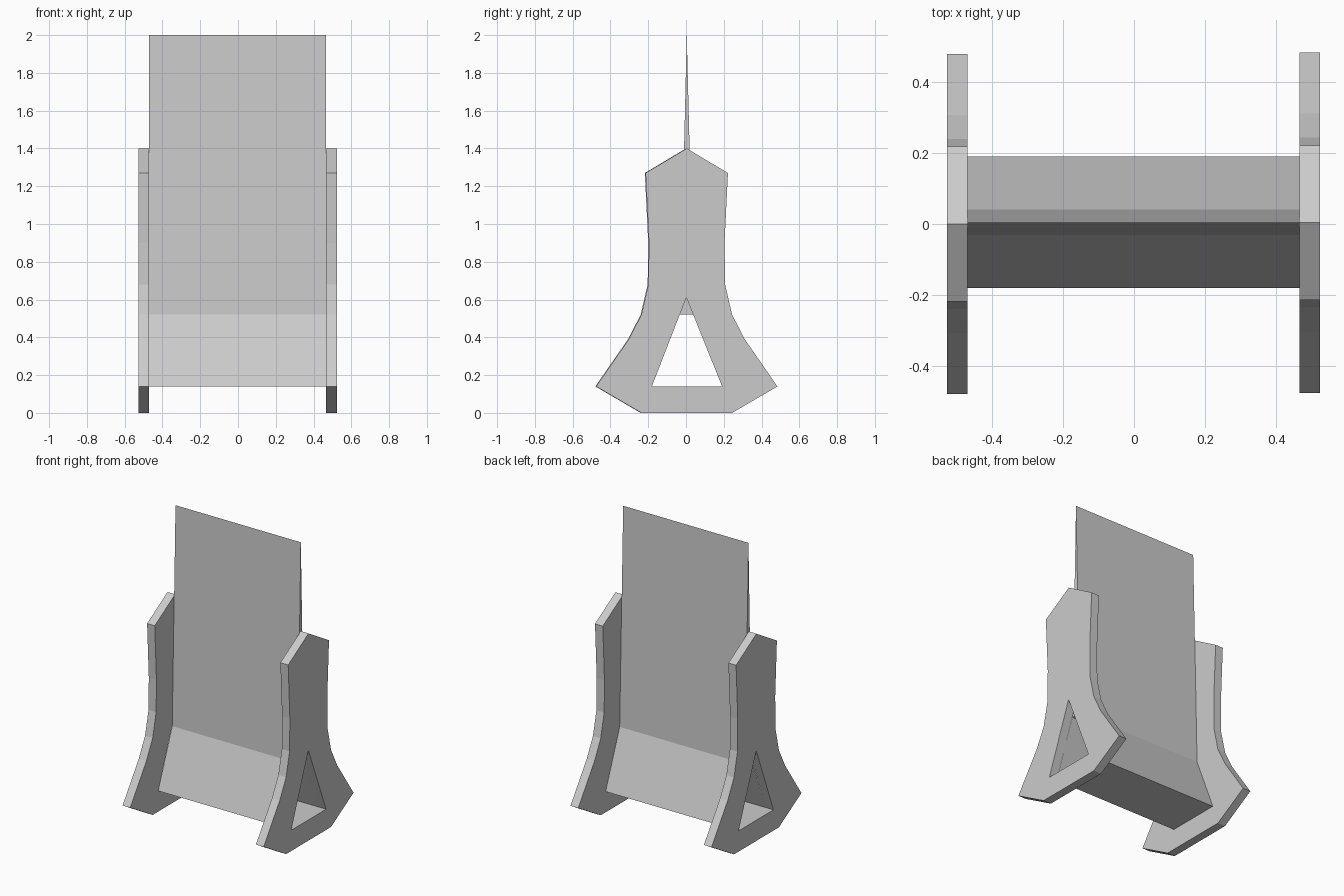
import bpy
import bmesh

cube = bpy.data.objects.get("Cube")
if cube:
    bpy.data.objects.remove(cube, do_unlink=True)

grey = bpy.data.materials.new("plain grey")
grey.use_nodes = True
colour = (0.6, 0.6, 0.6, 1)
grey.diffuse_color = colour
grey.node_tree.nodes["Principled BSDF"].inputs["Base Color"].default_value = colour


def finish(name, bm, fix_normals=True):
    if fix_normals:
        bmesh.ops.recalc_face_normals(bm, faces=bm.faces[:])
    mesh = bpy.data.meshes.new(name)
    bm.to_mesh(mesh)
    bm.free()
    mesh.materials.append(grey)
    obj = bpy.data.objects.new(name, mesh)
    bpy.context.collection.objects.link(obj)
    return obj


def loop(bm, x, points):
    verts = [bm.verts.new((x, y, z)) for y, z in points]
    return [bm.edges.new((a, b)) for a, b in zip(verts, verts[1:] + verts[:1])]


def slab(name, x0, x1, outlines):
    """Fill (y, z) outlines, later ones being holes, and extrude along x."""
    bm = bmesh.new()
    edges = [e for pts in outlines for e in loop(bm, x0, pts)]
    bmesh.ops.triangle_fill(bm, edges=edges, use_beauty=True, normal=(1, 0, 0))
    ext = bmesh.ops.extrude_face_region(bm, geom=bm.faces[:], use_keep_orig=True)
    moved = [g for g in ext["geom"] if isinstance(g, bmesh.types.BMVert)]
    bmesh.ops.translate(bm, verts=moved, vec=(x1 - x0, 0, 0))
    return finish(name, bm)


# Flared side plates with a triangular opening
half = [(0.24, 0), (0.48, 0.14), (0.307, 0.39), (0.24, 0.52),
        (0.203, 0.68), (0.2, 0.9), (0.218, 1.27)]
outline = half + [(0, 1.4)] + [(-y, z) for y, z in reversed(half)]
opening = [(-0.181, 0.14), (0.191, 0.14), (0.002, 0.61)]


def shifted(points, dy):
    return [(y + dy, z) for y, z in points]


slab("right_side_plate", -0.527, -0.47, [outline, opening])
slab("left_side_plate", 0.467, 0.525, [shifted(outline, 0.004), opening])

# Tall board tapering to a knife edge
front_foot, back_foot = (-0.031, 0.52), (0.041, 0.52)
slab("tapered_board", -0.47, 0.467, [[front_foot, back_foot, (0.004, 2)]])

# Open-ended flared base below the board
bm = bmesh.new()
profile = [front_foot, (-0.181, 0.14), (0.191, 0.14), back_foot]
rows = [[bm.verts.new((x, y, z)) for y, z in profile] for x in (-0.47, 0.467)]
for i in range(3):
    bm.faces.new((rows[0][i], rows[0][i + 1], rows[1][i + 1], rows[1][i]))
finish("hollow_base", bm, fix_normals=False)
